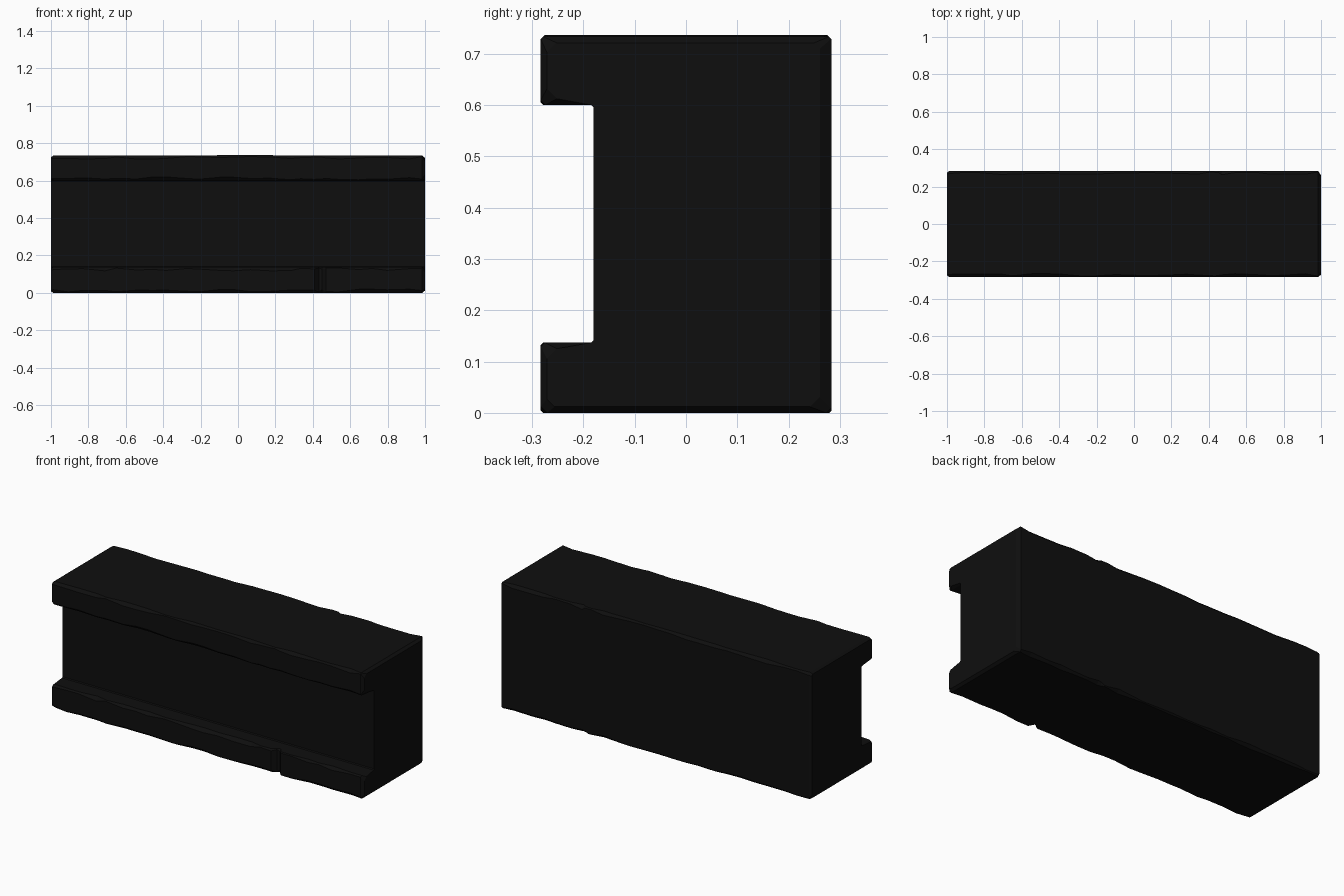
import bpy
import bmesh
import random
from mathutils import Vector

random.seed(7)

cube = bpy.data.objects.get("Cube")
if cube:
    bpy.data.objects.remove(cube, do_unlink=True)

# Near-black stone
stone = bpy.data.materials.new("black_stone")
stone.use_nodes = True
colour = (0.0045, 0.0045, 0.0045, 1.0)
stone.diffuse_color = colour
shader = stone.node_tree.nodes["Principled BSDF"]
shader.inputs["Base Color"].default_value = colour
shader.inputs["Roughness"].default_value = 0.9

# Channel cross-section (y, z): solid block with a groove along the front
BACK, FRONT, GROOVE, TOP = 0.283, -0.283, -0.18, 0.733
corners = [Vector(c) for c in (
    (FRONT, 0), (BACK, 0), (BACK, TOP), (FRONT, TOP),
    (FRONT, 0.6), (GROOVE, 0.6), (GROOVE, 0.137), (FRONT, 0.137))]
INNER = (5, 6)


def worn_section(shrink, chip):
    """Cross-section whose corners are worn off by uneven amounts."""
    points = []
    for i, corner in enumerate(corners):
        before = (corners[i - 1] - corner).normalized()
        after = (corners[(i + 1) % len(corners)] - corner).normalized()
        wear = 0.005 if i in INNER else random.uniform(0.004, 0.02)
        for direction in (before, after):
            p = corner + direction * wear
            if i not in INNER:
                p -= (before + after) * shrink * (-1)
            if chip and i in (0, 7):
                p.x += chip
            points.append(p)
    return points


# Stations along the length, with a crack in the lower front rail
count = 22
stations = [(-1.0, 0.008, 0), (-0.988, 0, 0)]
for k in range(1, count):
    x = -0.988 + 1.97 * k / count + random.uniform(-0.025, 0.025)
    if not 0.39 < x < 0.5:
        stations.append((x, 0, 0))
stations += [(0.41, 0, 0), (0.432, 0, 0.025), (0.45, 0, 0.025), (0.47, 0, 0)]
stations += [(0.985, 0, 0), (1.0, 0.012, 0)]
stations.sort()

# Loft the worn sections into one block
bm = bmesh.new()
rings = []
for x, shrink, chip in stations:
    # Slightly proud patch in the middle of the top
    lift = 0.003 if -0.1 < x < 0.2 else 0
    rings.append([bm.verts.new((x, p.x, p.y + (lift if p.y > 0.7 else 0)))
                  for p in worn_section(shrink, chip)])
for a, b in zip(rings, rings[1:]):
    n = len(a)
    for i in range(n):
        j = (i + 1) % n
        bm.faces.new((a[i], a[j], b[j], b[i]))
bm.faces.new(rings[0])
bm.faces.new(rings[-1])

# Worn upright back edge at the +x end
for v in rings[-1]:
    if v.co.y > 0.2:
        v.co.y -= 0.01
bmesh.ops.recalc_face_normals(bm, faces=bm.faces)

mesh = bpy.data.meshes.new("grooved_stone_beam")
bm.to_mesh(mesh)
bm.free()
mesh.materials.append(stone)
beam = bpy.data.objects.new("grooved_stone_beam", mesh)
bpy.context.collection.objects.link(beam)
